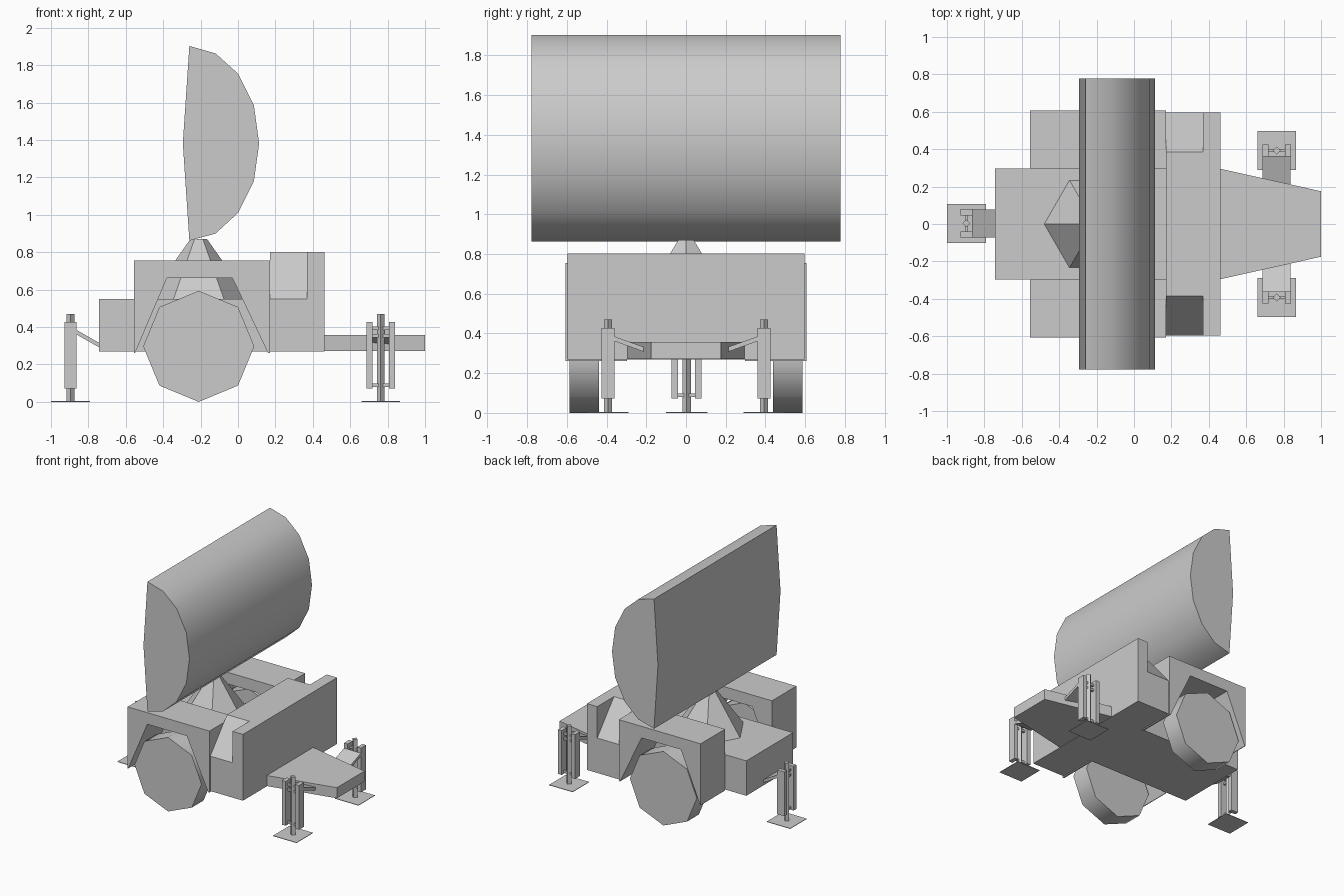
import bpy, bmesh
from math import radians, cos, sin, pi
from mathutils import Matrix, Vector

if "Cube" in bpy.data.objects:
    bpy.data.objects.remove(bpy.data.objects["Cube"])


def make(name, bm, smooth=False):
    bmesh.ops.recalc_face_normals(bm, faces=bm.faces)
    me = bpy.data.meshes.new(name)
    bm.to_mesh(me)
    bm.free()
    ob = bpy.data.objects.new(name, me)
    bpy.context.collection.objects.link(ob)
    if smooth:
        bpy.ops.object.select_all(action='DESELECT')
        ob.select_set(True)
        bpy.context.view_layer.objects.active = ob
        bpy.ops.object.shade_smooth_by_angle(angle=radians(50))
    return ob


def add_prism(bm, pts, lo, hi, axis):
    """Extrude a 2D outline from lo to hi along axis (0: yz, 1: xz, 2: xy outline)."""
    def at(p, h):
        c = list(p)
        c.insert(axis, h)
        return c
    a = [bm.verts.new(at(p, lo)) for p in pts]
    b = [bm.verts.new(at(p, hi)) for p in pts]
    bm.faces.new(a)
    bm.faces.new(b)
    n = len(pts)
    for i in range(n):
        j = (i + 1) % n
        bm.faces.new((a[i], a[j], b[j], b[i]))


def prism(name, pts, lo, hi, axis, smooth=False):
    bm = bmesh.new()
    add_prism(bm, pts, lo, hi, axis)
    return make(name, bm, smooth)


def add_box(bm, x, y, z):
    add_prism(bm, [(x[0], y[0]), (x[1], y[0]), (x[1], y[1]), (x[0], y[1])], z[0], z[1], 2)


def ring(n, r, cx=0, cy=0):
    return [(cx + r * cos(2 * pi * i / n), cy + r * sin(2 * pi * i / n)) for i in range(n)]


# antenna reflector
prism("antenna", [(-.26, 1.903), (-.12, 1.863), (0, 1.755), (.085, 1.585), (.113, 1.382),
                  (.085, 1.18), (0, 1.01), (-.12, .90), (-.26, .862), (-.295, 1.382)],
      -.777, .777, 1, True)

# six-sided pedestal cone
bm = bmesh.new()
bmesh.ops.create_cone(bm, cap_ends=True, segments=6, radius1=.27, radius2=.045, depth=.32,
                      matrix=Matrix.Translation((-.21, 0, .71)) @ Matrix.Rotation(pi / 6, 4, 'Z'))
if not any(abs(v.co.y) < .001 for v in bm.verts):  # corners point along x
    bmesh.ops.rotate(bm, verts=bm.verts, cent=(-.21, 0, 0), matrix=Matrix.Rotation(pi / 6, 3, 'Z'))
make("pedestal", bm, True)

# central deck
bm = bmesh.new()
add_box(bm, (-.743, .172), (-.297, .297), (.27, .55))
make("deck", bm)

# equipment cabinet: full-width front, bevelled corners behind
bm = bmesh.new()
add_box(bm, (.37, .462), (-.597, .597), (.27, .802))
add_prism(bm, [(-.597, .27), (.597, .27), (.597, .55), (.385, .802), (-.385, .802), (-.597, .55)],
          .172, .37, 0)
make("cabinet", bm)

# towing tongue
prism("tongue", [(.462, -.295), (1, -.175), (1, .175), (.462, .295)], .272, .357, 2)

# fenders with wheel arches, and wheels
for side, s in (("front", -1), ("back", 1)):
    prism(side + "_fender", [(-.555, .262), (-.555, .755), (.172, .755), (.172, .262),
                             (.16, .262), (-.03, .662), (-.38, .662), (-.55, .262)],
          s * .297, s * .607, 1)
    prism(side + "_wheel", ring(8, .297, -.21, .297), s * .437, s * .587, 1, True)


# levelling jack: local +x points along the arm toward the trailer
def jack(name, loc, turn, arm_end, arm_z):
    bm = bmesh.new()
    add_box(bm, (-.104, .104), (-.104, .104), (0, .004))
    add_prism(bm, ring(4, .021), .004, .47, 2)
    for s in (-1, 1):
        y = sorted((s * .043, s * .076))
        add_box(bm, (-.032, .032), y, (.072, .427))
    for z in (.08, .345, .385):
        add_box(bm, (-.008, .008), (-.045, .045), (z, z + .018))
    add_prism(bm, [(.03, .362), (.03, .386), (arm_end, arm_z + .024), (arm_end, arm_z)],
              -.075, .075, 1)
    ob = make(name, bm)
    ob.location = loc
    ob.rotation_euler.z = turn


jack("left_jack", (-.896, .003, 0), 0, .16, .288)
jack("front_jack", (.763, -.393, 0), pi / 2, .18, .308)
jack("back_jack", (.763, .393, 0), -pi / 2, .18, .308)
